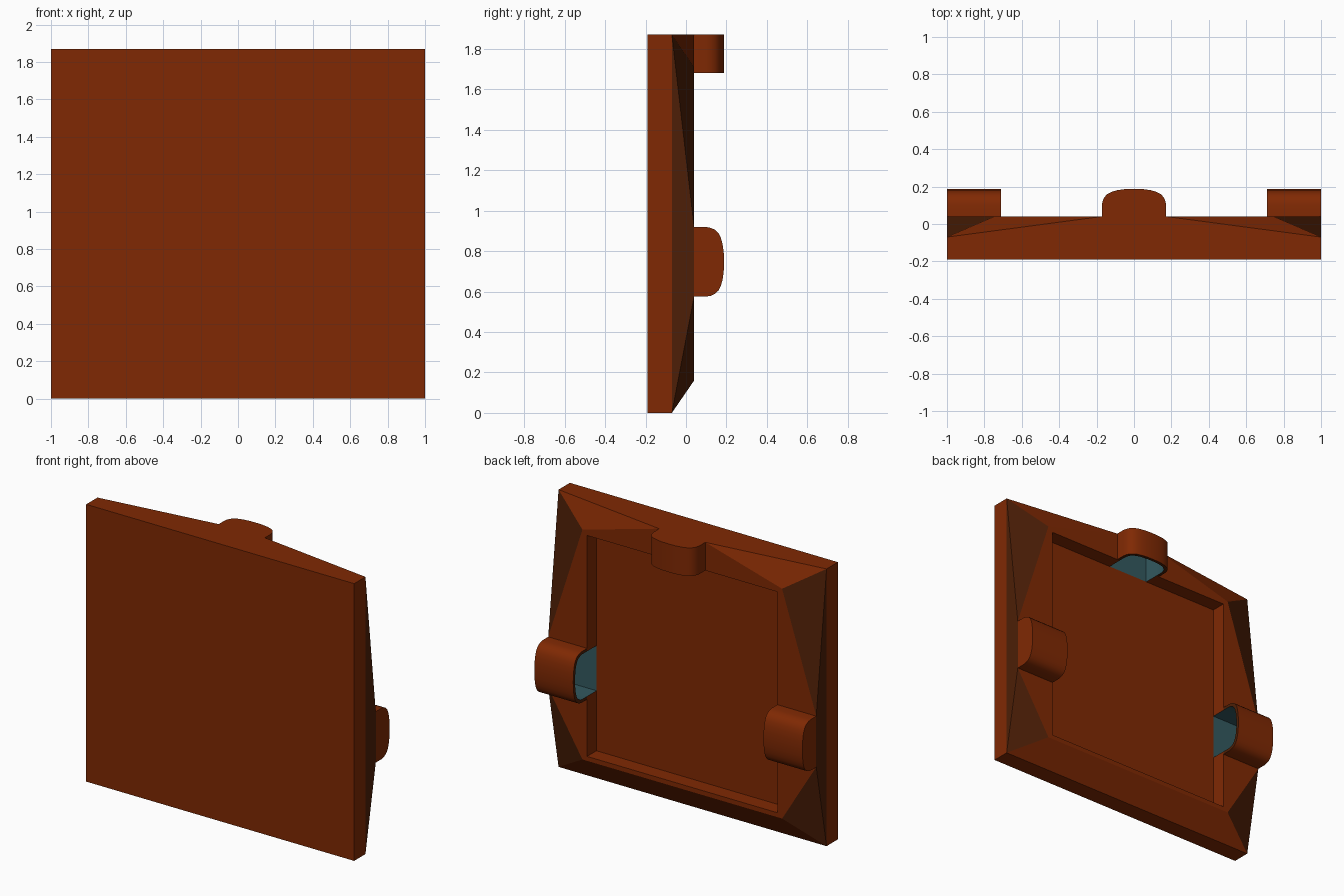
import bpy, bmesh
from mathutils import Vector

if "Cube" in bpy.data.objects:
    bpy.data.objects.remove(bpy.data.objects["Cube"])


def material(name, rgb):
    m = bpy.data.materials.new(name)
    m.use_nodes = True
    m.diffuse_color = (*rgb, 1)
    m.node_tree.nodes["Principled BSDF"].inputs["Base Color"].default_value = (*rgb, 1)
    return m


MATS = [material("rust_brown", (0.215, 0.022, 0.001)),
        material("dull_teal", (0.033, 0.1, 0.115)),
        material("dark_brown", (0.075, 0.0135, 0.002))]
BROWN, TEAL, DARK = range(3)


def finish(bm, name):
    bmesh.ops.recalc_face_normals(bm, faces=bm.faces[:])
    mesh = bpy.data.meshes.new(name)
    bm.to_mesh(mesh)
    bm.free()
    for m in MATS:
        mesh.materials.append(m)
    ob = bpy.data.objects.new(name, mesh)
    bpy.context.collection.objects.link(ob)
    return ob


# Depth levels of the panel, its height and the sleeve sizes
FRONT, EDGE, RIM, FLOOR = -0.19, -0.07, 0.04, -0.06
TOP, MID, HALF, WALL = 1.87, 0.747, 0.172, 0.02
IN = HALF - WALL


def build_panel():
    bm = bmesh.new()
    cache = {}

    def v(x, y, z):
        key = (round(x, 4), round(y, 4), round(z, 4))
        if key not in cache:
            cache[key] = bm.verts.new(key)
        return cache[key]

    def face(*pts, mat=BROWN):
        bm.faces.new([v(*p) for p in pts]).material_index = mat

    def loop_edges(loop):
        vs = [v(x, RIM, z) for x, z in loop]
        out = []
        for a, b in zip(vs, vs[1:] + vs[:1]):
            out.append(bm.edges.get((a, b)) or bm.edges.new((a, b)))
        return out

    # Slab: front, bottom and top
    face((-1, FRONT, 0), (1, FRONT, 0), (1, FRONT, TOP), (-1, FRONT, TOP))
    face((-1, FRONT, 0), (1, FRONT, 0), (1, EDGE, 0), (-1, EDGE, 0))
    face((-1, FRONT, TOP), (1, FRONT, TOP), (1, EDGE, TOP), (-1, EDGE, TOP))
    face((-1, EDGE, TOP), (1, EDGE, TOP), (HALF, RIM, TOP), (-HALF, RIM, TOP))
    cx, zt, zb = 0.745, 1.71, 0.16
    face((-1, EDGE, 0), (1, EDGE, 0), (cx, RIM, zb), (-cx, RIM, zb))
    # Sides, with dark side wedges and sloped corner facets
    for s in (-1, 1):
        hi, lo = (s, RIM, MID + HALF), (s, RIM, MID - HALF)
        ct, cb = (s, EDGE, TOP), (s, EDGE, 0)
        kt, kb = (s * cx, RIM, zt), (s * cx, RIM, zb)
        face((s, FRONT, 0), (s, FRONT, TOP), ct, cb)
        face(cb, ct, hi, lo, mat=DARK)
        face(ct, kt, hi, mat=DARK)
        face(ct, (s * HALF, RIM, TOP), kt)
        face(cb, lo, kb, mat=DARK)

    # Recess outline with a notch below each sleeve
    ox, ob, ot, nx, nz = 0.71, 0.19, 1.68, 1 - WALL, TOP - WALL
    half = [(ox, ob), (ox, MID - IN), (nx, MID - IN), (nx, MID + IN),
            (ox, MID + IN), (ox, ot), (IN, ot), (IN, nz)]
    inner = half + [(-x, z) for x, z in reversed(half)]
    outer = [(cx, zb), (1, MID - HALF), (1, MID + HALF), (cx, zt), (HALF, TOP)]
    outer += [(-x, z) for x, z in reversed(outer)]

    def notched(p):
        return abs(p[0]) > ox + 0.05 or p[1] > ot + 0.05

    # Back rim
    bmesh.ops.triangle_fill(bm, use_beauty=True, normal=(0, 1, 0),
                            edges=loop_edges(outer) + loop_edges(inner))
    # Recess walls
    for a, b in zip(inner, inner[1:] + inner[:1]):
        face((a[0], RIM, a[1]), (b[0], RIM, b[1]), (b[0], FLOOR, b[1]),
             (a[0], FLOOR, a[1]), mat=TEAL if notched(a) or notched(b) else BROWN)
    # Recess floor
    face(*[(x, FLOOR, z) for x, z in inner if not notched((x, z))])
    for s in (-1, 1):
        face(*[(s * x, FLOOR, z) for x, z in half[1:5]], mat=TEAL)
    face(*[(x, FLOOR, z) for x, z in inner[6:10]], mat=TEAL)
    finish(bm, "panel")


# Rounded sleeve cross-section: (across, height) as fractions
PROFILE = [(1, 0), (1, 0.40), (0.975, 0.56), (0.92, 0.70), (0.83, 0.81),
           (0.70, 0.89), (0.52, 0.95), (0.28, 0.99)]
PROFILE += [(0, 1)] + [(-t, h) for t, h in reversed(PROFILE)]


def build_sleeve(name, end, across, outward, length):
    bm = bmesh.new()
    end, across, outward = Vector(end), Vector(across), Vector(outward)

    def ring(width, height, depth):
        return [bm.verts.new(end + across * t * width - outward * depth
                             + Vector((0, h * height, 0))) for t, h in PROFILE]

    rings = [ring(HALF, 0.148, 0), ring(HALF, 0.148, length),
             ring(IN, 0.148 - WALL, length), ring(IN, 0.148 - WALL, WALL)]
    # Outer skin, mouth rim and inner lining
    for a, b, mat in zip(rings, rings[1:], (BROWN, DARK, TEAL)):
        for i in range(len(a) - 1):
            bm.faces.new((a[i], a[i + 1], b[i + 1], b[i])).material_index = mat
    # Closed end, outside and inside
    bm.faces.new(rings[0])
    bm.faces.new(rings[3]).material_index = TEAL
    ob = finish(bm, name)
    bpy.ops.object.select_all(action="DESELECT")
    ob.select_set(True)
    bpy.context.view_layer.objects.active = ob
    bpy.ops.object.shade_smooth_by_angle(angle=0.6)


build_panel()
build_sleeve("left_sleeve", (1, RIM, MID), (0, 0, 1), (1, 0, 0), 0.29)
build_sleeve("right_sleeve", (-1, RIM, MID), (0, 0, 1), (-1, 0, 0), 0.29)
build_sleeve("top_sleeve", (0, RIM, TOP), (1, 0, 0), (0, 0, 1), 0.19)
